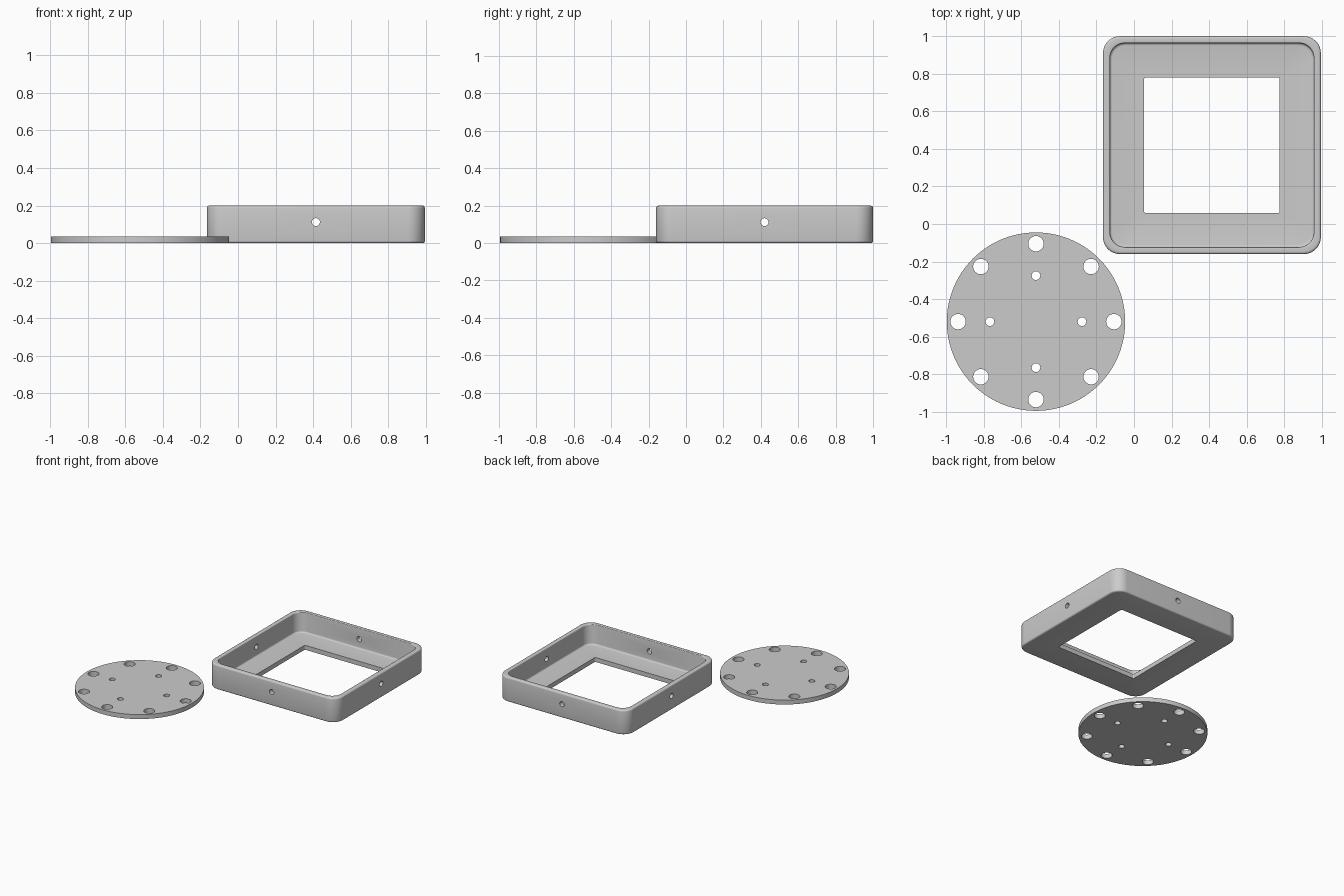
import bpy, bmesh, math
from mathutils import Matrix, Vector

if "Cube" in bpy.data.objects:
    bpy.data.objects.remove(bpy.data.objects["Cube"])

FRAME = Vector((0.415, 0.42, 0))
DISC = Vector((-0.522, -0.52, 0))
SEG = 10  # segments per rounded corner

grey = bpy.data.materials.new("plain grey")
grey.diffuse_color = (0.6, 0.6, 0.6, 1)
grey.use_nodes = True
grey.node_tree.nodes["Principled BSDF"].inputs["Base Color"].default_value = grey.diffuse_color


def make_object(name, bm, loc, rot=(0, 0, 0)):
    bmesh.ops.recalc_face_normals(bm, faces=bm.faces)
    mesh = bpy.data.meshes.new(name)
    bm.to_mesh(mesh)
    bm.free()
    mesh.materials.append(grey)
    ob = bpy.data.objects.new(name, mesh)
    ob.location, ob.rotation_euler = loc, rot
    bpy.context.collection.objects.link(ob)
    return ob


def add_cylinder(bm, radius, depth, matrix, sides=32):
    bmesh.ops.create_cone(bm, cap_ends=True, segments=sides, radius1=radius,
                          radius2=radius, depth=depth, matrix=matrix)


def rounded_square(half, r):
    pts = []
    for k in range(4):
        a0 = k * math.pi / 2
        cx = (half - r) * (1 if k in (0, 3) else -1)
        cy = (half - r) * (1 if k in (0, 1) else -1)
        for i in range(SEG + 1):
            a = a0 + math.pi / 2 * i / SEG
            pts.append((cx + r * math.cos(a), cy + r * math.sin(a)))
    return pts


def fillet(half, z, r, start):
    """Quarter-circle of (half width, height) points."""
    return [(half + r * math.cos(start + math.pi / 2 * i / 4),
             z + r * math.sin(start + math.pi / 2 * i / 4)) for i in range(5)]


def cut(ob, cutter):
    cutter.hide_render = True
    cutter.hide_viewport = True
    mod = ob.modifiers.new("holes", 'BOOLEAN')
    mod.object, mod.solver, mod.operation = cutter, 'EXACT', 'DIFFERENCE'


def smooth(ob):
    bpy.ops.object.select_all(action='DESELECT')
    ob.select_set(True)
    bpy.context.view_layer.objects.active = ob
    bpy.ops.object.shade_smooth_by_angle(angle=math.radians(35))


# Square frame: a wall section swept round a rounded square
OUT, IN, OPEN, H, T, F = 0.58, 0.543, 0.361, 0.2, 0.036, 0.012
section = [(OPEN, 0)]
section += fillet(OUT - F, F, F, -math.pi / 2)
section += fillet(OUT - F, H - F, F, 0)
section += fillet(IN + 0.006, H - 0.006, 0.006, math.pi / 2)
section += fillet(IN - F, T + F, F, 0)[::-1][-1:]
section += [(IN - F + F * math.cos(a), T + F + F * math.sin(a))
            for a in (-math.pi / 8, -math.pi / 4, -3 * math.pi / 8, -math.pi / 2)]
section += [(OPEN, T)]

bm = bmesh.new()
loops = []
for half, z in section:
    radius = 0.008 if half == OPEN else 0.09 - (OUT - half) * 0.3
    loops.append([bm.verts.new((x, y, z)) for x, y in rounded_square(half, radius)])
n = len(loops[0])
for a, b in zip(loops, loops[1:] + loops[:1]):
    for i in range(n):
        j = (i + 1) % n
        bm.faces.new((a[i], a[j], b[j], b[i]))
frame = make_object("square_frame", bm, FRAME)

# Screw holes through the middle of each frame wall
bm = bmesh.new()
for k in range(4):
    turn = Matrix.Rotation(k * math.pi / 2, 4, 'Z')
    add_cylinder(bm, 0.021, 0.2, turn @ Matrix.Translation((0.56, 0, 0.112))
                 @ Matrix.Rotation(math.pi / 2, 4, 'Y'))
cut(frame, make_object("wall_hole_cutter", bm, FRAME))

# Round plate
bm = bmesh.new()
add_cylinder(bm, 0.475, T, Matrix.Translation((0, 0, T / 2)), 96)
plate = make_object("round_plate", bm, DISC)

# Plate holes: eight large near the rim, four small further in
bm = bmesh.new()
for count, ring, radius in ((8, 0.415, 0.041), (4, 0.245, 0.023)):
    for k in range(count):
        a = 2 * math.pi * k / count
        add_cylinder(bm, radius, 0.2, Matrix.Translation(
            (ring * math.cos(a), ring * math.sin(a), 0)))
cut(plate, make_object("plate_hole_cutter", bm, DISC))

# Apply the cuts, remove the cutters, then smooth the curved sides
bpy.context.view_layer.update()
for ob in (frame, plate):
    cutter = ob.modifiers[0].object
    bpy.context.view_layer.objects.active = ob
    bpy.ops.object.modifier_apply(modifier="holes")
    bpy.data.objects.remove(cutter)
    smooth(ob)
